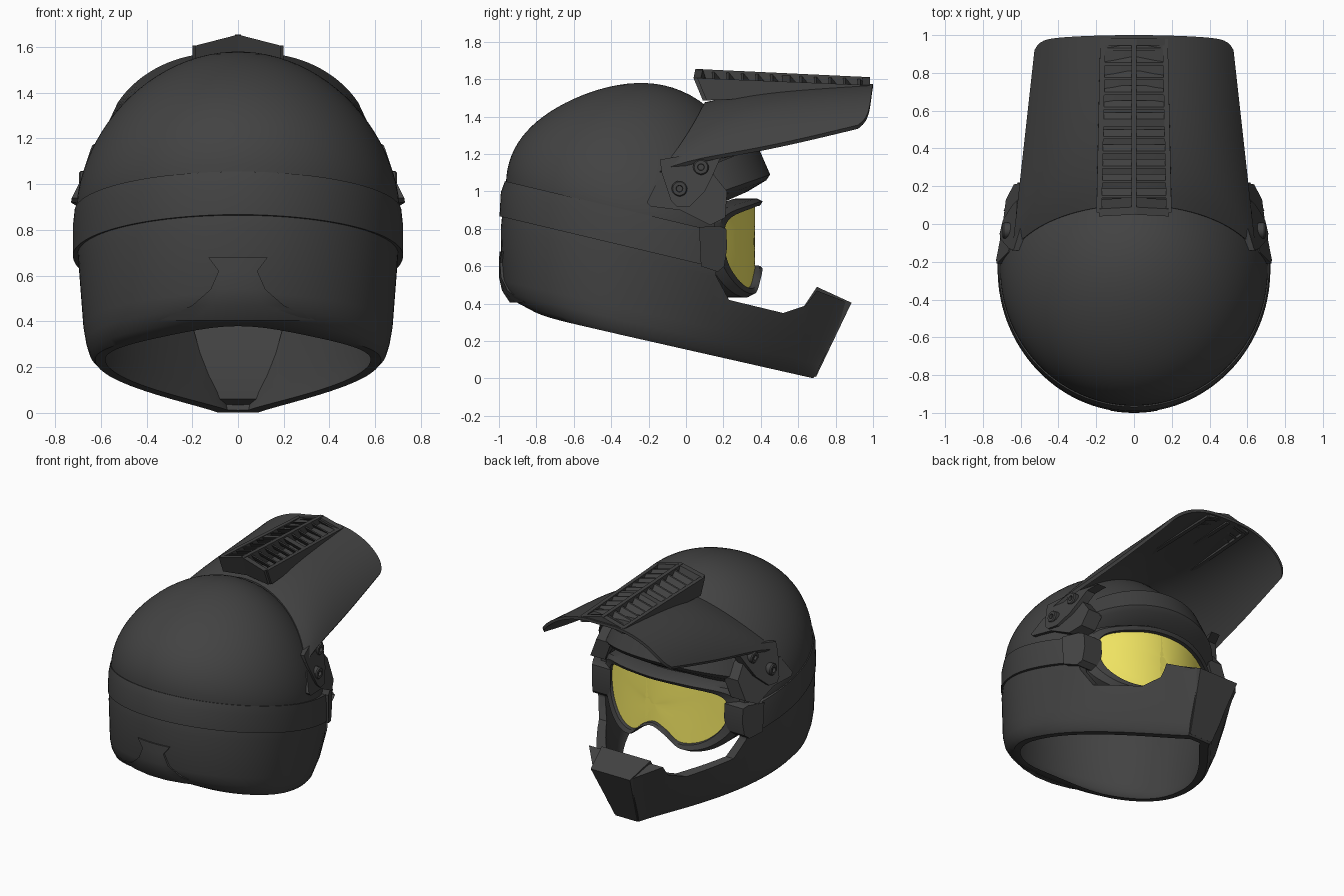
import bpy, bmesh
from math import sin, cos, pi, radians, sqrt, exp

if "Cube" in bpy.data.objects:
    bpy.data.objects.remove(bpy.data.objects["Cube"])

def material(name, col):
    m = bpy.data.materials.new(name)
    m.diffuse_color = col
    m.use_nodes = True
    m.node_tree.nodes["Principled BSDF"].inputs["Base Color"].default_value = m.diffuse_color
    return m

DARK = material("charcoal", (0.055, 0.055, 0.055, 1))
YELLOW = material("yellow_lens", (0.92, 0.82, 0.13, 1))

def loft(rings, wrap=True, cyclic=False, caps=True):
    """Skin a list of equal-length point rings."""
    n, m = len(rings[0]), len(rings)
    v = [p for r in rings for p in r]
    f = []
    for i in range(m if cyclic else m - 1):
        for j in range(n if wrap else n - 1):
            a, b = i * n, (i + 1) % m * n
            k = (j + 1) % n
            f.append((a + j, a + k, b + k, b + j))
    if caps and not cyclic:
        f += [tuple(range(n)), tuple(range((m - 1) * n, m * n))]
    return v, f

def make(name, parts, mat=DARK):
    verts, faces = [], []
    for v, f in parts:
        o = len(verts)
        verts += v
        faces += [tuple(i + o for i in q) for q in f]
    me = bpy.data.meshes.new(name)
    me.from_pydata(verts, [], faces)
    bm = bmesh.new()
    bm.from_mesh(me)
    bmesh.ops.recalc_face_normals(bm, faces=bm.faces)
    bm.to_mesh(me)
    bm.free()
    me.materials.append(mat)
    ob = bpy.data.objects.new(name, me)
    bpy.context.collection.objects.link(ob)
    return ob

def smooth(pts, n):
    """Closed Catmull-Rom curve through 2D points."""
    out, L = [], len(pts)
    for i in range(L):
        a, b, c, d = (pts[(i + k) % L] for k in (-1, 0, 1, 2))
        for s in range(n):
            t = s / n
            out.append(tuple(0.5 * (2 * q + (r - p) * t + (2 * p - 5 * q + 4 * r - w) * t * t
                       + (3 * q - p - 3 * r + w) * t ** 3) for p, q, r, w in zip(a, b, c, d)))
    return out

def plates(outline, xf, th):
    """Side plate drawn in y/z, on both sides of the helmet."""
    return [loft([[(s * (xf(y, z) - d), y, z) for y, z in outline] for d in (0, th)]) for s in (1, -1)]

# Helmet shell: tilted plan rings, outer skin and inner skin, slight arch at the nape
N = 96
def ring(yf, yb, yc, w, nose, px, z0, slope=-0.226, inset=0.0):
    arch = .04 * max(0, (.24 - z0) / .085)
    yf, yb, w, nose = yf - inset, yb + inset, w - inset, nose * (0.5 if inset else 1)
    pts = []
    for i in range(N):
        t = 2 * pi * i / N
        c, s = cos(t), sin(t)
        sg = 0 if abs(s) < 1e-6 else (1 if s > 0 else -1)
        if c > 0:
            x, y = sg * (nose + (w - nose) * abs(s) ** px), yc + (yf - yc) * c
        else:
            x, y = s * w, yc + (yc - yb) * c
        pts.append((x, y, z0 + slope * y + (arch * exp(-(x / .3) ** 2) if c < 0 else 0)))
    return pts

LOWER = [(.68, -.86, -.35, .625, .09, 2.4, .155), (.70, -.92, -.35, .648, .10, 2.4, .18),
         (.72, -.965, -.34, .665, .11, 2.4, .235), (.75, -.985, -.33, .676, .12, 2.3, .30),
         (.865, -.99, -.30, .697, .15, 2.2, .58), (.89, -.985, -.28, .70, .15, 2.1, .63),
         (.47, -.965, -.24, .705, 0, 1, .78, -.235)]

def skin(inset):
    rs = [ring(*p, inset=inset) for p in LOWER]
    for k in range(0, 23):
        a = radians(min(4 * k, 88.5))
        c = cos(a)
        sl = -.235 * c * c
        zc = .88 + (.70 - inset) * sin(a) ** 1.15
        h = c * (.71 - inset)
        rs.append(ring(-.24 + h, -.24 - h - .012 * c, -.24, (.708 - inset) * c, 0, 1, zc + .24 * sl, sl))
    return rs

shell = make("helmet_shell", [loft(skin(.045)[::-1] + skin(0))])

def dome_z(x, y):
    c = min(1, sqrt((x / .708) ** 2 + ((y + .24) / .71) ** 2))
    return .88 + .70 * sqrt(1 - c * c) ** 1.15 - .235 * c * c * (y + .24)

# Eye port cut through the shell
port = [(.95, .37), (.88, .40), (.70, .47), (.64, .39), (.52, .35), (.23, .42), (.16, .55),
        (.15, .95), (.40, 1.08), (1.2, 1.1), (1.2, .37)]
cutter = make("eye_port_cutter", [loft([[(x, y, z) for y, z in port] for x in (-1, 1)])])
mod = shell.modifiers.new("port", 'BOOLEAN')
mod.object, mod.operation, mod.solver = cutter, 'DIFFERENCE', 'EXACT'
deps = bpy.context.evaluated_depsgraph_get()
shell.data = bpy.data.meshes.new_from_object(shell.evaluated_get(deps))
shell.modifiers.clear()
bpy.data.objects.remove(cutter)

# Chin nose block
nose = [(.695, .008), (.885, .405), (.70, .49), (.63, .385), (.62, .06)]
half = [.09, .16, .20, .20, .11]
make("chin_nose", [loft([[(s * h, y, z) for (y, z), h in zip(nose, half)] for s in (-1, 1)])])

# Goggle strap wrapping the back, flush with the dome at its top edge
secs = []
for i in range(81):
    t = radians(60 + 240 * i / 80)
    c, s = cos(t), sin(t)
    def at(w, rear, z0):
        y = -.24 + (.86 + w - .722 if c > 0 else rear) * c
        return (w * s, y, z0 - .238 * y)
    secs.append([at(.722, .757, .63), at(.722, .75, .76), at(.715, .728, .825),
                 at(.68, .69, .825), at(.68, .71, .63)])
make("goggle_strap", [loft(secs)])
make("strap_outriggers", plates([(.08, .60), (.17, .57), (.205, .60), (.22, .70), (.215, .80), (.18, .815), (.07, .81)],
     lambda y, z: .675 - .5 * (y - .1), .15))

# Goggles: curved lens and frame
h = [(.09, .565), (.19, .49), (.33, .51), (.44, .61), (.475, .76), (.42, .86), (.2, .91)]
outline = smooth([(0, .605)] + h + [(0, .92)] + [(-x, z) for x, z in h[::-1]], 6)
def gog(p, k, dy):
    x, z = p[0] * k, .73 + (p[1] - .73) * k
    return (x, .37 - .82 * x * x + dy, z)
make("goggle_lens", [loft([[gog(p, k, 0) for p in outline] for k in (1.02, .8, .6, .4, .2, .02)])], YELLOW)
make("goggle_frame", [loft([[gog(p, 1, -.005), gog(p, 1.02, .025), gog(p, 1.14, .04), gog(p, 1.22, .01),
     gog(p, 1.22, -.10), gog(p, 1.02, -.13)] for p in outline], cyclic=True)])

# Brow brim above the goggles
secs = []
for i in range(33):
    a = radians(-78 + 156 * i / 32)
    d = .19 * (1 - cos(a))
    secs.append([(.56 * k * sin(a), -.1 + .5 * k * cos(a), z - d)
                 for k, z in ((.97, 1.24), (1.1, 1.09), (1.06, 1.06), (.86, 1.00), (.84, 1.20))])
make("brow_brim", [loft(secs)])

# Visor peak: arched sheet whose rear edge lies on the dome
def visor(u, v, th):
    a = 1.1
    y0, y1 = .10 - .24 * u * u, 1 - .03 * u * u - .05 * u ** 12
    y = y0 + (y1 - y0) * v
    hw = .645 - .118 * v
    x = hw * sin(u * a) / sin(a)
    fall = (1 - cos(max(0, (abs(u) - .12) / .88) * a)) / (1 - cos(a))
    z = 1.52 + .055 * v - (.42 - .20 * v) * fall
    z += (1 - v) ** 4 * (dome_z(x, y0) + .012 - (1.52 - .42 * fall))
    return (x * (1 - th), y, z - th)
vs = [k / 14 for k in range(15)]
make("visor_peak", [loft([[visor(-1 + i / 20, v, 0) for v in vs] + [visor(-1 + i / 20, v, .02) for v in vs[::-1]]
     for i in range(41)])])

# Louvre on top of the visor: rails, ridge and slats
def top(x, y):
    return 1.655 - .047 * (y - .05) - .26 * abs(x)
def bar(p, q, w, dz, dz2=None):
    """Bar between two plan points, w wide and dz deep under the louvre roof."""
    along_y = abs(q[1] - p[1]) > abs(q[0] - p[0])
    wx, wy = (w, 0) if along_y else (0, w)
    return loft([[(x - wx, y - wy, top(x, y)), (x + wx, y + wy, top(x, y)),
                  (x + wx, y + wy + (.05 if d > .1 else 0), top(x, y) - d),
                  (x - wx, y - wy + (.05 if d > .1 else 0), top(x, y) - d)]
                 for (x, y), d in ((p, dz), (q, dz2 or dz))])
parts = [bar((0, .06), (0, .98), .014, .14, .07)]
for s in (1, -1):
    parts += [bar((s * .185, .06), (s * .165, .98), .014, .12, .04),
              bar((0, .07), (s * .185, .06), .02, .15, .12), bar((0, .965), (s * .165, .965), .02, .04)]
    for i in range(11):
        y = .15 + .078 * i
        w = .026 if i == 5 else .012
        parts.append(loft([[(x, y - w, top(x, y) - .008), (x, y + w - .01, top(x, y) - .008),
                            (x, y + w + .025, top(x, y) - .05), (x, y - w + .03, top(x, y) - .05)]
                           for x in (0, s * .17)]))
make("visor_louvre", parts)

# Visor side arms, mounts and screws
arm = lambda y, z: .70 - .38 * (z - .95) - .24 * (y + .05)
make("visor_arms", plates([(-.14, 1.17), (-.13, 1.10), (-.08, .95), (-.05, .92), (.02, .92), (.10, 1.0),
     (.14, 1.08), (.18, 1.17), (.26, 1.195), (.06, 1.205)], arm, .07))
make("visor_mounts", plates([(-.15, 1.06), (-.21, .94), (-.19, .92), (-.03, .90), (.13, .82), (.21, .86),
     (.22, 1.0), (.14, 1.10)], lambda y, z: arm(y, z) - .015 - .1 * max(y, 0), .12))
screws = []
for s in (1, -1):
    for cy, cz in ((-.035, 1.015), (.08, 1.13)):
        screws.append(loft([[(s * (arm(cy, cz) + dx), cy + r * cos(k * pi / 10), cz + r * sin(k * pi / 10))
                             for k in range(20)]
                            for r, dx in ((.042, -.02), (.042, .016), (.036, .024), (.018, .024), (.016, .006))]))
make("visor_screws", screws)

# Raised fin on the back of the shell
fin = [(.13, .68, -.998), (.085, .62, -1.0), (.12, .54, -1.0), (.20, .47, -.985), (.34, .405, -.945)]
make("rear_fin", [loft([[(w * k, y + .75 * (w * k) ** 2, z) for k in (-1, -.6, -.2, .2, .6, 1)]
     + [(w * k, y + .03 + .75 * (w * k) ** 2, z) for k in (1, .6, .2, -.2, -.6, -1)] for w, z, y in fin])])

# Smooth shading with crisp edges
bpy.ops.object.select_all(action='SELECT')
bpy.context.view_layer.objects.active = shell
bpy.ops.object.shade_smooth_by_angle(angle=radians(32))
